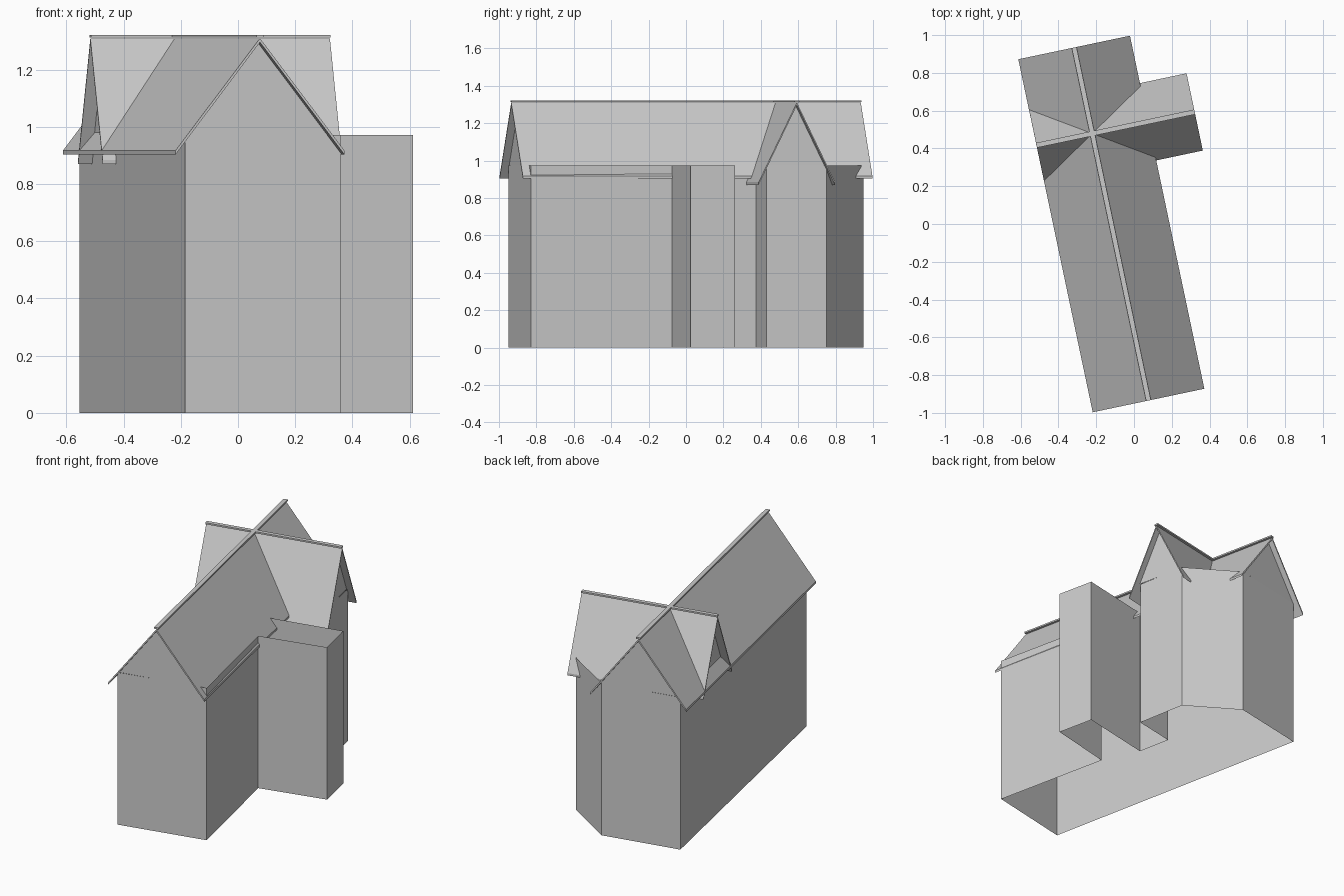
import bpy
import math
from mathutils import Matrix

cube = bpy.data.objects.get("Cube")
if cube:
    bpy.data.objects.remove(cube, do_unlink=True)

grey = bpy.data.materials.new("plain_grey")
grey.use_nodes = True
grey.diffuse_color = (0.6, 0.6, 0.6, 1)
bsdf = next(n for n in grey.node_tree.nodes if n.type == "BSDF_PRINCIPLED")
bsdf.inputs["Base Color"].default_value = (0.6, 0.6, 0.6, 1)
bsdf.inputs["Roughness"].default_value = 0.8

TURN = math.radians(11.9)   # the whole building is turned on its plot
WALL_TOP = 0.972
RIDGE = 1.31
SLAB = 0.014


def add_mesh(name, verts, faces, matrix=None):
    mesh = bpy.data.meshes.new(name)
    mesh.from_pydata(verts, [], faces)
    mesh.materials.append(grey)
    obj = bpy.data.objects.new(name, mesh)
    bpy.context.collection.objects.link(obj)
    if matrix:
        obj.matrix_world = matrix
    return obj


def extrude(name, profile, start, end, matrix):
    """Run a counter-clockwise x-z profile along local y."""
    n = len(profile)
    verts = [(x, y, z) for y in (start, end) for x, z in profile]
    faces = [(i, i + n, (i + 1) % n + n, (i + 1) % n) for i in range(n)]
    faces += [tuple(range(n)), tuple(reversed(range(n, 2 * n)))]
    return add_mesh(name, verts, faces, matrix)


def gabled_roof(name, centre, angle, half_len, half_width, eave, gables):
    """Chevron roof slab with a flat ridge cap and recessed gable walls."""
    frame = Matrix.Translation((*centre, 0)) @ Matrix.Rotation(angle, 4, "Z")
    slab = [(0, RIDGE), (-half_width, eave), (-half_width, eave - SLAB),
            (0, RIDGE - SLAB), (half_width, eave - SLAB), (half_width, eave)]
    extrude(name, slab, -half_len, half_len, frame)
    cap = [(-0.013, 1.312), (0.013, 1.312), (0.013, 1.322), (-0.013, 1.322)]
    extrude(name + "_ridge_cap", cap, -half_len, half_len, frame)
    # Gables fill the triangle between the wall top and the slab underside
    apex = RIDGE - SLAB
    base = half_width * (RIDGE - SLAB - WALL_TOP) / (RIDGE - eave)
    for end, y in zip(("front", "back"), gables):
        tri = [(-base, y, WALL_TOP), (base, y, WALL_TOP), (0, y, apex)]
        face = (0, 1, 2) if y < 0 else (2, 1, 0)
        add_mesh(f"{name}_{end}_gable", tri, [face], frame)


# Outer walls: one open shell following the plan
plan = [(-0.185, -0.95), (0.36, -0.83), (0.195, -0.075), (0.612, 0.025),
        (0.56, 0.262), (0.087, 0.16), (0.043, 0.375), (0.31, 0.43),
        (0.25, 0.752), (-0.07, 0.95), (-0.555, 0.85)]
count = len(plan)
wall_verts = [(x, y, z) for z in (0, WALL_TOP) for x, y in plan]
wall_faces = [(i, (i + 1) % count, (i + 1) % count + count, i + count)
              for i in range(count)]
add_mesh("outer_walls", wall_verts, wall_faces)

# Long main roof and the steeper cross roof
gabled_roof("main_roof", (-0.12, 0.0), TURN, 0.955, 0.302, 0.917,
            (-0.914, 0.92))
gabled_roof("cross_roof", (-0.0975, 0.505), TURN - math.pi / 2, 0.428, 0.209,
            0.884, (-0.38, 0.387))
